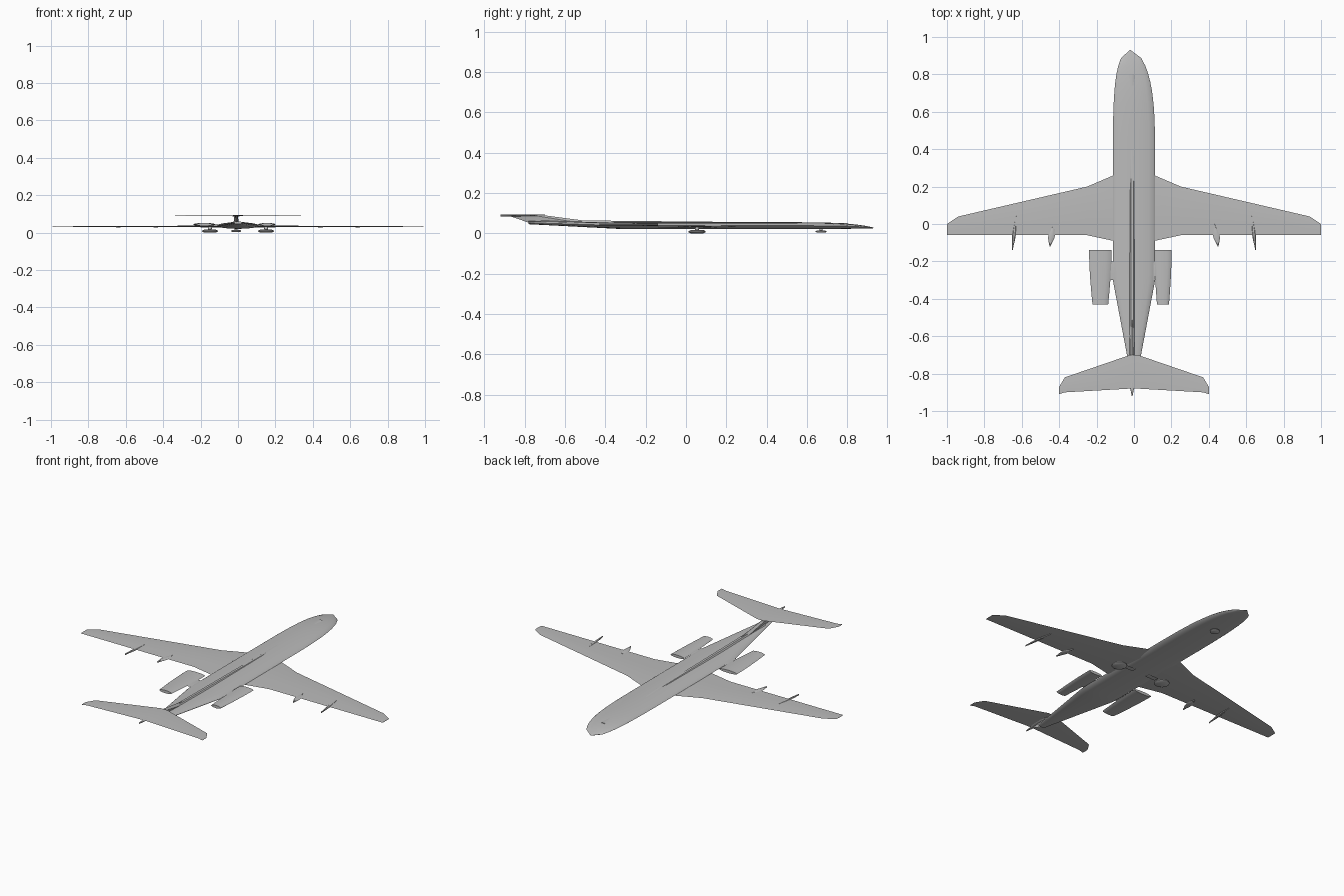
import bpy, bmesh, math

cube = bpy.data.objects.get("Cube")
if cube:
    bpy.data.objects.remove(cube, do_unlink=True)

SIDES = (("left", 1), ("right", -1))
grey = bpy.data.materials.new("light grey")
grey.use_nodes = True
grey.diffuse_color = (0.5, 0.5, 0.5, 1)
shader = grey.node_tree.nodes["Principled BSDF"]
shader.inputs["Base Color"].default_value = grey.diffuse_color


def loft(name, rings):
    """Skin a row of equal-length point rings and cap both ends."""
    bm = bmesh.new()
    rows = [[bm.verts.new(point) for point in ring] for ring in rings]
    count = len(rows[0])
    for lower, upper in zip(rows, rows[1:]):
        for i in range(count):
            j = (i + 1) % count
            bm.faces.new((lower[i], lower[j], upper[j], upper[i]))
    bm.faces.new(rows[0])
    bm.faces.new(rows[-1])
    bmesh.ops.recalc_face_normals(bm, faces=bm.faces)
    mesh = bpy.data.meshes.new(name)
    bm.to_mesh(mesh)
    bm.free()
    mesh.materials.append(grey)
    obj = bpy.data.objects.new(name, mesh)
    bpy.context.collection.objects.link(obj)
    bpy.ops.object.select_all(action='DESELECT')
    obj.select_set(True)
    bpy.context.view_layer.objects.active = obj
    bpy.ops.object.shade_smooth_by_angle(angle=math.radians(30))


def circle(sides):
    turns = [math.tau * i / sides for i in range(sides)]
    return [(math.cos(turn), math.sin(turn)) for turn in turns]


def tube(name, back, front, shape, steps=8, sides=12):
    """Body along y; shape gives centre x, half width, bottom and top at a fraction."""
    rings = []
    for step in range(steps + 1):
        u = step / steps
        x, half, bottom, top = shape(u)
        half = max(half, 0.002)
        middle, height = (top + bottom) / 2, (top - bottom) / 2
        y = back + (front - back) * u
        rings.append([(x + half * c, y, middle + height * s) for c, s in circle(sides)])
    loft(name, rings)


SECTION = [(0, 0), (0.3, 1), (0.7, 0.6), (1, 0), (0.7, -0.6), (0.3, -1)]


def aerofoil(name, z, stations, thickness=0.015):
    """Wing along x from stations of x, leading y and trailing y."""
    rings = []
    for x, lead, trail in stations:
        chord = lead - trail
        rings.append([(x, lead - chord * t, z + chord * thickness * h) for t, h in SECTION])
    loft(name, rings)


def mirrored(half):
    """Complete a half wing, listed from root to tip, across the centre."""
    return [(-x, lead, trail) for x, lead, trail in reversed(half)] + half


# Fuselage: constant middle, rounded nose, tail tapering upward
TAIL, NOSE = -0.78, 0.93


def fuselage_shape(u):
    y = TAIL + (NOSE - TAIL) * u
    nose = max(0, (y - 0.25) / (NOSE - 0.25))
    tail = max(0, (y + 0.3) / (TAIL + 0.3))
    half = 0.113 * math.sqrt(max(0, 1 - nose ** 4)) * (1 - 0.8 * tail)
    bottom = 0.02 + 0.025 * tail + 0.005 * nose ** 4
    top = 0.055 + 0.005 * tail - 0.026 * nose ** 6
    return -0.02 * nose ** 4, half, bottom, top


tube("fuselage", TAIL, NOSE, fuselage_shape, steps=40, sides=16)
tube("dorsal_ridge", -0.72, 0.8,
     lambda u: (-0.01, 0.014, 0.045, 0.067 - 0.016 * u), sides=6)

# Main wing and tailplane
aerofoil("main_wing", 0.033, mirrored([
    (0.11, 0.26, -0.09), (0.25, 0.2, -0.06), (0.94, 0.04, -0.06), (1, 0, -0.06)]))
aerofoil("tailplane", 0.091, mirrored([
    (0.02, -0.7, -0.88), (0.37, -0.82, -0.9), (0.4, -0.87, -0.91)]), thickness=0.01)
tube("tailplane_fairing", -0.92, -0.7,
     lambda u: (-0.01, 0.02 * math.sin(math.pi * u), 0.084, 0.092), sides=8)


# Swept fin from spine to tailplane
def fin_ring(u):
    lead, chord, half = -0.43 - 0.28 * u, 0.35 - 0.17 * u, 0.014 - 0.005 * u
    return [(half * h - 0.01, lead - chord * t, 0.053 + 0.037 * u) for t, h in SECTION]


loft("fin", [fin_ring(0), fin_ring(1)])


def disc(name, x, y, radius, bottom, top):
    """Flattened wheel with bevelled rims."""
    bevel = (top - bottom) / 3
    levels = ((0.75, bottom), (1, bottom + bevel), (1, top - bevel), (0.75, top))
    loft(name, [[(x + radius * k * c, y + radius * k * s, z) for c, s in circle(16)]
                for k, z in levels])


# Engines hang a little further out on the right than on the left
ENGINES = {"left": (0.155, 0.046), "right": (0.18, 0.06)}

for side, sign in SIDES:
    centre, radius = ENGINES[side]
    tube(side + "_engine", -0.43, -0.14,
         lambda u: (sign * centre, radius * (0.7 + 0.3 * math.sin(math.pi * u / 2)),
                    0.035, 0.052))
    aerofoil(side + "_engine_pylon", 0.043,
             [(sign * 0.08, -0.2, -0.3), (sign * centre, -0.2, -0.3)])

    # Pointed flap fairings, angled outward toward the back
    for place, x, back, front, half in (("inner", 0.43, -0.12, 0, 0.018),
                                        ("outer", 0.63, -0.14, 0.05, 0.01)):
        tube(f"{side}_{place}_fairing", back, front,
             lambda u: (sign * (x + 0.02 * (1 - u)), half * math.sin(math.pi * u),
                        0.027, 0.036), sides=6)

    # Main undercarriage
    x = sign * 0.15
    disc(side + "_main_wheels", x, 0.055, 0.042, 0, 0.016)
    disc(side + "_main_leg", x, 0.055, 0.01, 0.014, 0.03)
    aerofoil(side + "_gear_door", 0.017, [(x * 0.3, 0.07, 0.04), (x * 0.75, 0.07, 0.04)])

disc("nose_wheel", -0.01, 0.67, 0.027, 0.003, 0.014)
disc("nose_leg", -0.01, 0.67, 0.008, 0.012, 0.025)
